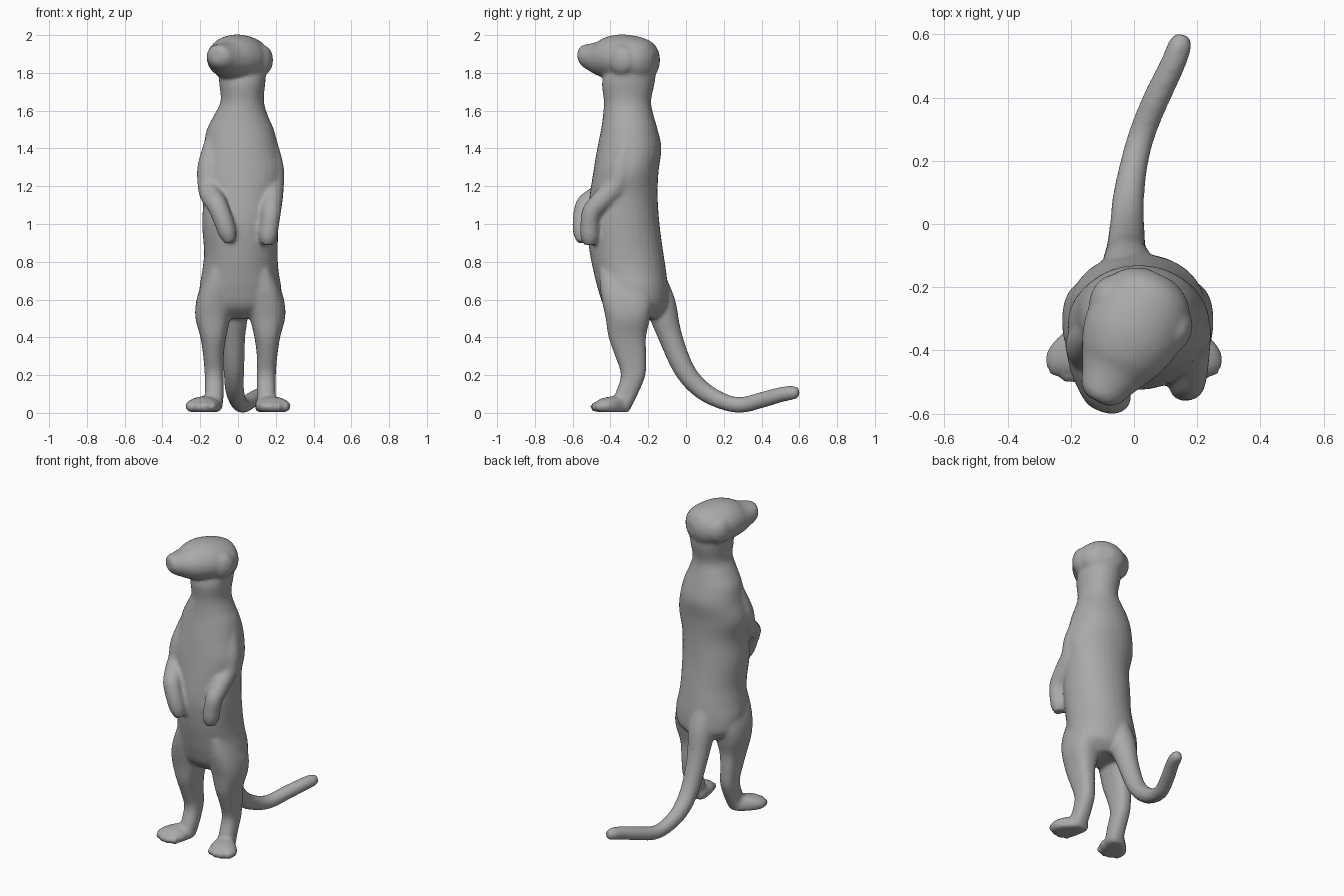
import bpy, bmesh, math
from mathutils import Vector, Matrix

bm = bmesh.new()
SEG = 32


def catmull(a, b, c, d, t):
    return 0.5 * (2 * b + (c - a) * t + (2 * a - 5 * b + 4 * c - d) * t * t
                  + (3 * b - a - 3 * c + d) * t ** 3)


def full(x, power):
    return math.copysign(abs(x) ** power, x)


def loft(rings, steps=5, floor=0.0, power=1.0):
    """Skin smoothly interpolated oval rings: (centre, axis u, axis v)."""
    rings = [tuple(Vector(p) for p in r) for r in rings]
    n, dense = len(rings), []
    for i in range(n - 1):
        q = [rings[max(0, min(n - 1, i + k))] for k in (-1, 0, 1, 2)]
        for s in range(steps):
            dense.append([catmull(*[r[j] for r in q], s / steps) for j in range(3)])
    dense.append(rings[-1])
    loops = []
    for c, u, v in dense:
        loop = []
        for k in range(SEG):
            a = 2 * math.pi * k / SEG
            p = c + u * full(math.cos(a), power) + v * full(math.sin(a), power)
            p.z = max(p.z, floor)
            loop.append(bm.verts.new(p))
        loops.append(loop)
    for a, b in zip(loops, loops[1:]):
        for k in range(SEG):
            m = (k + 1) % SEG
            bm.faces.new((a[k], a[m], b[m], b[k]))
    bm.faces.new(loops[0][::-1])
    bm.faces.new(loops[-1])


def stack(levels, power=1.0):
    """Horizontal rings given as z, x min, x max, y min, y max."""
    loft([(((x0 + x1) / 2, (y0 + y1) / 2, z), ((x1 - x0) / 2, 0, 0),
           (0, (y1 - y0) / 2, 0)) for z, x0, x1, y0, y1 in levels], power=power)


def tube(points):
    """Round limb along x, y, z, radius points."""
    pts = [Vector(p[:3]) for p in points]
    rings = []
    for i, p in enumerate(pts):
        t = (pts[min(i + 1, len(pts) - 1)] - pts[max(i - 1, 0)]).normalized()
        u = Vector((1, 0, 0))
        u = (u - t * u.dot(t)).normalized()
        r = points[i][3]
        rings.append((p, u * r, t.cross(u) * r))
    loft(rings)


def ball(centre, radii, yaw=0.0):
    bmesh.ops.create_uvsphere(
        bm, u_segments=20, v_segments=12, radius=1,
        matrix=Matrix.Translation(centre) @ Matrix.Rotation(yaw, 4, 'Z')
        @ Matrix.Diagonal((*radii, 1)))


# torso and neck
stack([(0.50, -0.10, 0.12, -0.36, -0.15), (0.56, -0.19, 0.21, -0.43, -0.10),
       (0.65, -0.205, 0.23, -0.465, -0.095), (0.75, -0.19, 0.215, -0.49, -0.105),
       (0.85, -0.18, 0.21, -0.51, -0.12), (1.0, -0.19, 0.215, -0.525, -0.14),
       (1.15, -0.185, 0.22, -0.51, -0.15), (1.28, -0.21, 0.24, -0.49, -0.145),
       (1.4, -0.185, 0.215, -0.47, -0.13), (1.5, -0.165, 0.19, -0.45, -0.15),
       (1.57, -0.13, 0.16, -0.44, -0.17), (1.65, -0.092, 0.137, -0.435, -0.185),
       (1.75, -0.10, 0.145, -0.445, -0.165), (1.82, -0.10, 0.15, -0.42, -0.16)],
      power=0.96)

# head and snout, turned to one side
d = Vector((-0.45, -0.89, 0)).normalized()
side = Vector((-d.y, d.x, 0))
skull = Vector((0.015, -0.30, 0))
head = [(-0.155, 0.05, 1.83, 1.91), (-0.13, 0.10, 1.78, 1.955),
        (-0.09, 0.135, 1.755, 1.98), (-0.02, 0.155, 1.745, 1.998),
        (0.06, 0.156, 1.755, 2.003), (0.13, 0.135, 1.77, 1.99),
        (0.18, 0.11, 1.785, 1.967), (0.23, 0.085, 1.81, 1.955),
        (0.27, 0.066, 1.832, 1.948), (0.292, 0.035, 1.86, 1.93)]
loft([(skull + d * t + Vector((0, 0, (lo + hi) / 2)), side * w,
       Vector((0, 0, (hi - lo) / 2))) for t, w, lo, hi in head])

# ears, low and blended into the head
yaw = math.atan2(d.x, -d.y)
for s in (-1, 1):
    ball(skull + side * s * 0.122 - d * 0.015 + Vector((0, 0, 1.868)),
         (0.05, 0.075, 0.08), yaw)

# legs, feet and toes
for s in (-1, 1):
    cx = 0.012
    leg = [(0.76, 0.11, 0.06, -0.46, -0.20), (0.66, 0.128, 0.085, -0.455, -0.18),
           (0.58, 0.14, 0.095, -0.442, -0.175), (0.5, 0.145, 0.092, -0.425, -0.19),
           (0.4, 0.143, 0.068, -0.41, -0.212), (0.3, 0.142, 0.054, -0.375, -0.21),
           (0.2, 0.138, 0.05, -0.345, -0.215), (0.1, 0.138, 0.05, -0.375, -0.255),
           (0.02, 0.145, 0.05, -0.40, -0.295)]
    stack([(z, cx + s * x - r, cx + s * x + r, y0, y1) for z, x, r, y0, y1 in leg],
          power=0.8)
    cx = 0.0
    foot = [(0.14, -0.30, 0.04, 0.03), (0.15, -0.33, 0.06, 0.055),
            (0.18, -0.39, 0.088, 0.052), (0.19, -0.44, 0.09, 0.043),
            (0.195, -0.465, 0.07, 0.033)]
    loft([((cx + s * x, y, 0.036), (w, 0, 0), (0, 0, h)) for x, y, w, h in foot],
         floor=0.004)
    for k, reach in enumerate((-0.462, -0.474, -0.47, -0.45)):
        ball((cx + s * (0.135 + 0.038 * k), reach, 0.032), (0.024, 0.034, 0.028))

# arms folded forward with hanging paws
tube([(-0.12, -0.34, 1.44, 0.055), (-0.145, -0.375, 1.3, 0.07),
      (-0.148, -0.405, 1.2, 0.065), (-0.14, -0.46, 1.15, 0.06),
      (-0.11, -0.53, 1.1, 0.055), (-0.078, -0.548, 1.02, 0.052),
      (-0.055, -0.55, 0.95, 0.047), (-0.04, -0.548, 0.902, 0.028)])
tube([(0.15, -0.31, 1.44, 0.055), (0.172, -0.34, 1.3, 0.07),
      (0.18, -0.37, 1.2, 0.063), (0.18, -0.44, 1.13, 0.057),
      (0.175, -0.5, 1.06, 0.052), (0.165, -0.51, 0.98, 0.05),
      (0.158, -0.51, 0.93, 0.048), (0.155, -0.51, 0.89, 0.032)])

# tail
tube([(-0.02, -0.18, 0.74, 0.06), (-0.02, -0.135, 0.58, 0.08),
      (-0.025, -0.085, 0.41, 0.064), (-0.022, -0.01, 0.23, 0.055),
      (-0.018, 0.08, 0.125, 0.05), (0.0, 0.19, 0.063, 0.044),
      (0.027, 0.29, 0.042, 0.042), (0.072, 0.4, 0.068, 0.042),
      (0.12, 0.5, 0.096, 0.04), (0.145, 0.565, 0.107, 0.037),
      (0.155, 0.598, 0.107, 0.024)])

# fuse all parts into one smooth skin
bmesh.ops.recalc_face_normals(bm, faces=bm.faces)
mesh = bpy.data.meshes.new("standing_animal_body")
bm.to_mesh(mesh)
bm.free()
body = bpy.data.objects.new("standing_animal_body", mesh)
bpy.context.collection.objects.link(body)
remesh = body.modifiers.new("fuse", 'REMESH')
remesh.mode = 'VOXEL'
remesh.voxel_size = 0.011
remesh.use_smooth_shade = True
smooth = body.modifiers.new("soften", 'SMOOTH')
smooth.factor = 0.5
smooth.iterations = 6

# darker grey coat
coat = bpy.data.materials.new("grey_coat")
coat.diffuse_color = (0.40, 0.40, 0.40, 1)
mesh.materials.append(coat)
